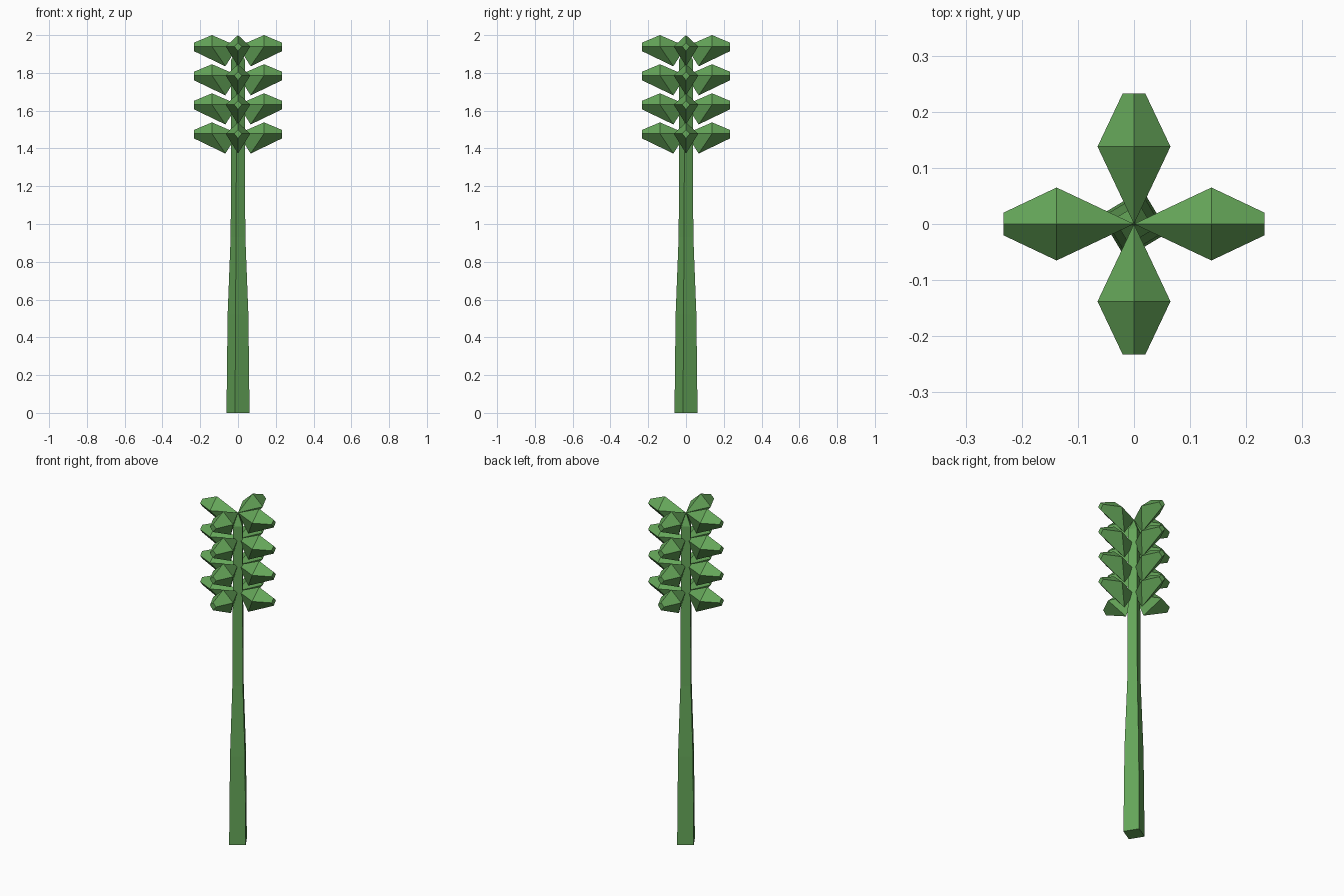
import bpy, bmesh, math
from mathutils import Matrix

if "Cube" in bpy.data.objects:
    bpy.data.objects.remove(bpy.data.objects["Cube"])

green = bpy.data.materials.new("plant_green")
green.diffuse_color = (0.13, 0.38, 0.10, 1)
green.use_nodes = True
green.node_tree.nodes["Principled BSDF"].inputs["Base Color"].default_value = green.diffuse_color


def finish(bm, name):
    bmesh.ops.recalc_face_normals(bm, faces=bm.faces)
    mesh = bpy.data.meshes.new(name)
    bm.to_mesh(mesh)
    bm.free()
    mesh.materials.append(green)
    obj = bpy.data.objects.new(name, mesh)
    bpy.context.collection.objects.link(obj)
    return obj


def loft(bm, rings, start=None, end=None):
    """Join 4-point rings; close each end with a point or a flat cap."""
    loops = [[bm.verts.new(p) for p in ring] for ring in rings]
    for a, b in zip(loops, loops[1:]):
        for i in range(4):
            j = (i + 1) % 4
            bm.faces.new((a[i], a[j], b[j], b[i]))
    for loop, tip in ((loops[0], start), (loops[-1], end)):
        if tip is None:
            bm.faces.new(loop)
        else:
            v = bm.verts.new(tip)
            for i in range(4):
                bm.faces.new((loop[i], loop[(i + 1) % 4], v))


# Tapered four-sided stem, slightly twisted from the axes
def stem_ring(half_width, z):
    r = half_width / math.cos(math.radians(14))
    angles = [math.radians(-14 + 90 * i) for i in range(4)]
    return [(r * math.cos(a), r * math.sin(a), z) for a in angles]


bm = bmesh.new()
profile = [(0.061, 0), (0.055, 0.52), (0.039, 0.93), (0.036, 1.4), (0.036, 1.87)]
loft(bm, [stem_ring(w, z) for w, z in profile], end=(0, 0, 1.94))
finish(bm, "stem")

# Whorls of four faceted buds, pointed at the stem and blunt outside
for level in range(4):
    z = 1.94 - 0.154 * level
    bm = bmesh.new()
    for k in range(4):
        bud = bmesh.new()
        middle = [(0.138, 0, 0.06), (0.138, 0.065, 0), (0.067, 0, -0.105), (0.138, -0.065, 0)]
        outer = [(0.233, 0, 0.02), (0.233, 0.02, 0), (0.233, 0, -0.025), (0.233, -0.02, 0)]
        loft(bud, [middle, outer], start=(0, 0, 0))
        bud.transform(Matrix.Translation((0, 0, z)) @ Matrix.Rotation(k * math.pi / 2, 4, 'Z'))
        part = bpy.data.meshes.new("bud_part")
        bud.to_mesh(part)
        bud.free()
        bm.from_mesh(part)
        bpy.data.meshes.remove(part)
    finish(bm, f"bud_whorl_{level + 1}")
